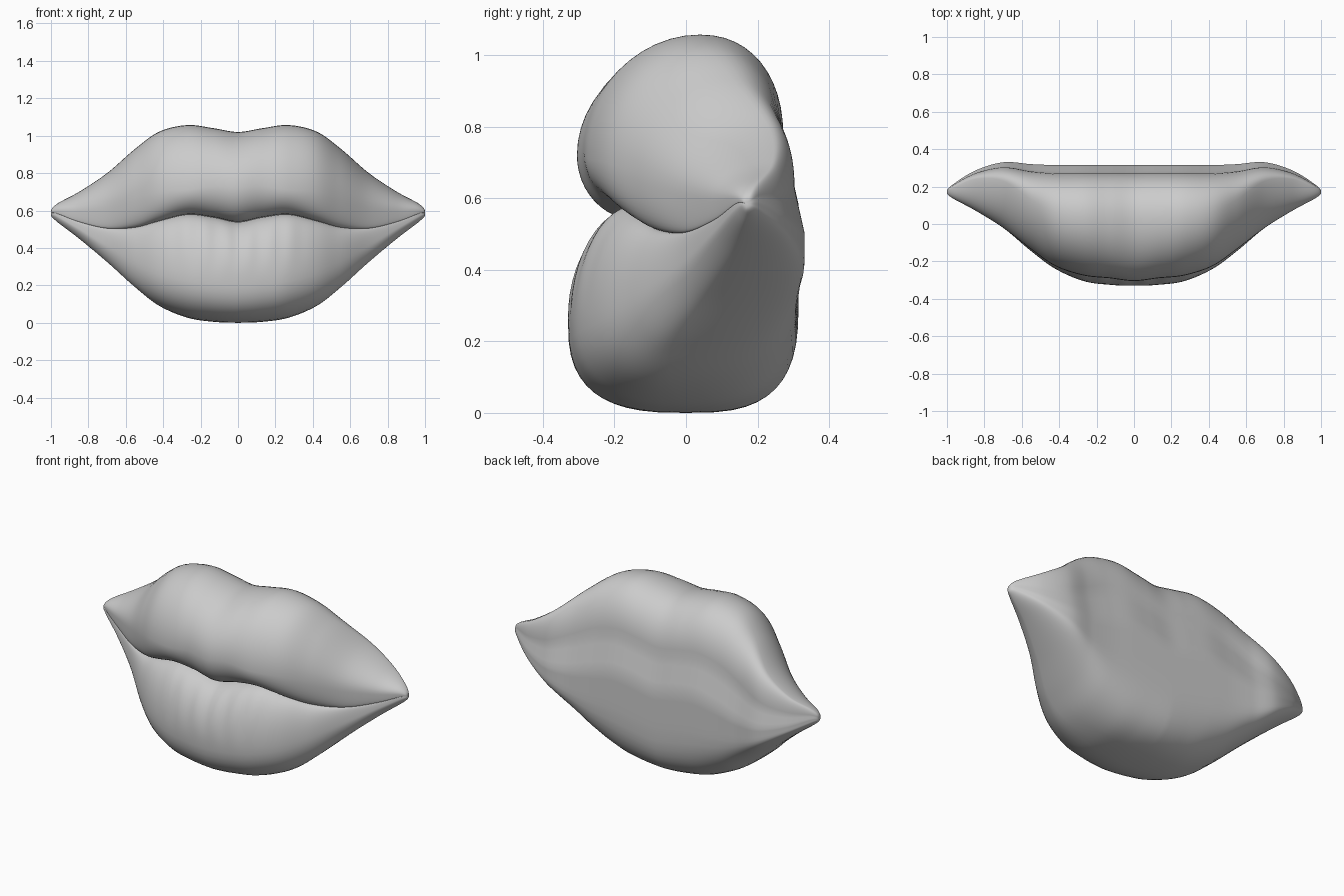
import bpy, bmesh
from math import sin, cos, pi

cube = bpy.data.objects.get("Cube")
if cube:
    bpy.data.objects.remove(cube, do_unlink=True)

# Stations from the middle to the corner of the mouth:
# x, top z, bottom z, mouth z, upper front z, lower front z,
# upper front y, lower front y, crease y, crest y, base y, back y
STATIONS = [
    (0, 1.02, 0, .54, .72, .26, -.305, -.33, -.14, .03, 0, .315),
    (.13, 1.04, .005, .565, .73, .26, -.29, -.325, -.14, .03, 0, .315),
    (.27, 1.057, .027, .58, .71, .27, -.275, -.305, -.14, .04, -.01, .315),
    (.42, 1.022, .09, .545, .7, .29, -.225, -.24, -.12, .06, -.04, .315),
    (.55, .93, .19, .51, .67, .33, -.135, -.145, -.07, .13, -.04, .32),
    (.7, .8, .325, .505, .62, .41, -.02, -.02, .0, .23, .05, .33),
    (.85, .7, .45, .54, .6, .5, .073, .073, .08, .24, .13, .285),
    (.97, .634, .542, .585, .6, .57, .138, .138, .14, .19, .165, .21),
    (1, .59, .58, .585, .586, .584, .168, .168, .17, .171, .171, .173),
]
STEPS = 8      # sections between two stations
ARC = 12       # points in each quarter arc


def catmull(a, b, c, d, t):
    return b + t * (c - a + t * (2 * a - 5 * b + 4 * c - d + t * (3 * (b - c) + d - a))) / 2


def all_stations():
    """Smoothly interpolated stations, mirrored start and rounded end."""
    first = (-STATIONS[1][0],) + STATIONS[1][1:]
    last, prev = STATIONS[-1], STATIONS[-2]
    ghost = (prev[0],) + tuple(2 * p - q for p, q in zip(last[1:], prev[1:]))
    pts = [first] + STATIONS + [ghost]
    for i in range(1, len(pts) - 2):
        for s in range(STEPS):
            yield [catmull(*vals, s / STEPS) for vals in zip(*pts[i - 1:i + 3])]
    yield list(last)


def quarter(start, end, vertical_start, power=2.0):
    """Quarter of a superellipse, leaving out its end point."""
    pts = []
    for i in range(ARC):
        a = i / ARC * pi / 2
        far, near = sin(a) ** (2 / power), 1 - max(cos(a), 0) ** (2 / power)
        fy, fz = (near, far) if vertical_start else (far, near)
        pts.append((start[0] + (end[0] - start[0]) * fy,
                    start[1] + (end[1] - start[1]) * fz))
    return pts


def straight(start, end, steps=4):
    """Straight run, leaving out its end point."""
    return [tuple(p + (q - p) * i / steps for p, q in zip(start, end))
            for i in range(steps)]


def section(st):
    x, top, bot, mouth, zu, zl, yu, yl, yc, crest, base, back = st
    crease, upper, lower = (yc, mouth), (yu, zu), (yl, zl)
    rise = top - mouth
    back_high = (back - .09 * rise, mouth + .4 * rise)
    back_ridge = (back, mouth)
    back_low = (back, mouth * .6 + bot * .4)
    square = 3 - 1.2 * x
    loop = quarter(crease, upper, False)
    loop += quarter(upper, (crest, top), True)
    loop += quarter((crest, top), back_high, False, 2.2)
    loop += straight(back_high, back_ridge)
    loop += straight(back_ridge, back_low)
    loop += quarter(back_low, (base, bot), True, square)
    loop += quarter((base, bot), lower, False, square - .2)
    # Fine vertical folds on the lower lip fade out to the sides
    fade = max(0, 1 - (x / .42) ** 2)
    for i, (y, z) in enumerate(quarter(lower, crease, True)):
        fold = .004 * fade * sin(pi * i / ARC) * cos(x * 55)
        loop.append((y + fold, z))
    return [(x, y, z) for y, z in loop]


# Skin the sections, from one corner to the other
half = [section(st) for st in all_stations()]
mirrored = [[(-x, y, z) for x, y, z in loop] for loop in reversed(half[1:])]
bm = bmesh.new()
rings = [[bm.verts.new(p) for p in loop] for loop in mirrored + half]
count = len(rings[0])
for r, s in zip(rings, rings[1:]):
    for i in range(count):
        j = (i + 1) % count
        bm.faces.new((r[i], r[j], s[j], s[i]))
bm.faces.new(rings[0])
bm.faces.new(rings[-1])
bmesh.ops.recalc_face_normals(bm, faces=bm.faces)
mesh = bpy.data.meshes.new("lips")
bm.to_mesh(mesh)
bm.free()
lips = bpy.data.objects.new("lips", mesh)
bpy.context.collection.objects.link(lips)

# Plain grey material
grey = bpy.data.materials.new("light grey")
grey.use_nodes = True
colour = (.6, .6, .6, 1)
grey.diffuse_color = colour
grey.node_tree.nodes["Principled BSDF"].inputs["Base Color"].default_value = colour
mesh.materials.append(grey)

bpy.ops.object.select_all(action='DESELECT')
lips.select_set(True)
bpy.context.view_layer.objects.active = lips
bpy.ops.object.shade_smooth_by_angle(angle=pi / 3)
